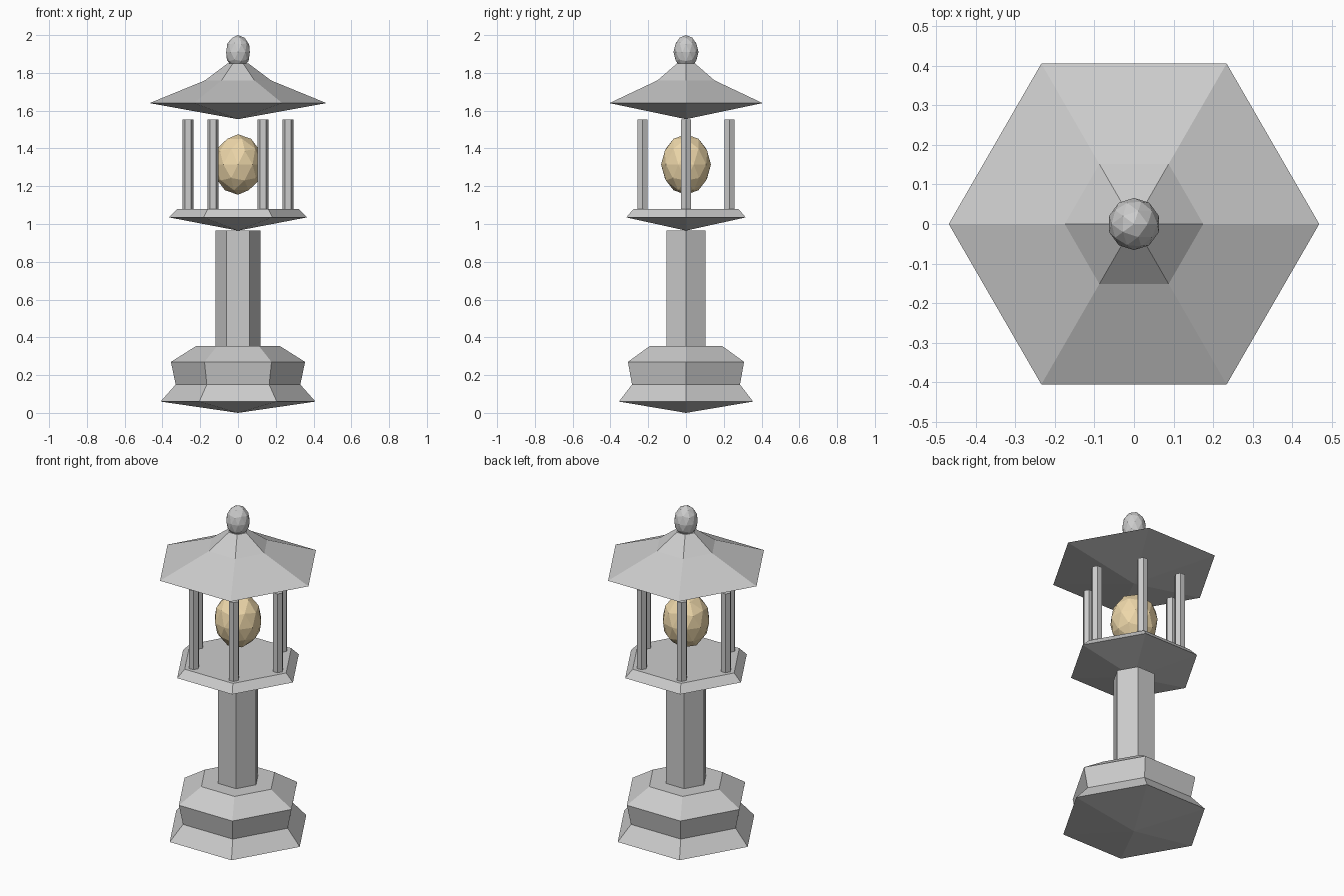
import bpy, bmesh
from math import cos, sin, pi

if "Cube" in bpy.data.objects:
    bpy.data.objects.remove(bpy.data.objects["Cube"])


def lathe(name, profile, x=0, y=0, sides=6):
    """Turn (radius, z) points into a closed six-sided solid; radius 0 makes a tip."""
    bm = bmesh.new()
    rings = []
    for r, z in profile:
        n = sides if r else 1
        rings.append([bm.verts.new((x + r * cos(2 * pi * i / sides),
                                    y + r * sin(2 * pi * i / sides), z)) for i in range(n)])
    for a, b in zip(rings, rings[1:]):
        for i in range(sides):
            j = (i + 1) % sides
            quad = [a[i % len(a)], a[j % len(a)], b[j % len(b)], b[i % len(b)]]
            bm.faces.new(list(dict.fromkeys(quad)))
    for ring in (rings[0], rings[-1]):
        if len(ring) > 1:
            bm.faces.new(ring)
    bmesh.ops.recalc_face_normals(bm, faces=bm.faces)
    mesh = bpy.data.meshes.new(name)
    bm.to_mesh(mesh)
    bm.free()
    ob = bpy.data.objects.new(name, mesh)
    bpy.context.collection.objects.link(ob)
    return ob


def egg(name, z, radius, half_height):
    bpy.ops.mesh.primitive_ico_sphere_add(subdivisions=2, radius=1, location=(0, 0, z))
    ob = bpy.context.object
    ob.name = name
    ob.scale = (radius, radius, half_height)
    return ob


# Stepped base and column
lathe("base", [(0, 0), (0.41, 0.06), (0.33, 0.15), (0.355, 0.27), (0.22, 0.355)])
lathe("column", [(0.12, 0.35), (0.12, 0.965)])

# Lamp platform and its ring of posts
lathe("platform", [(0, 0.965), (0.365, 1.035), (0.32, 1.08)])
for k in range(6):
    a = k * pi / 3
    lathe(f"post_{k + 1}", [(0.03, 1.075), (0.03, 1.553)], 0.265 * cos(a), 0.265 * sin(a))

# Roof and finial
lathe("roof", [(0, 1.555), (0.468, 1.64), (0.175, 1.76), (0.055, 1.85)])
egg("finial", 1.91, 0.066, 0.09)

# Glowing lamp
lamp = egg("lamp", 1.315, 0.132, 0.16)
glow = bpy.data.materials.new("warm_glow")
glow.diffuse_color = (0.85, 0.68, 0.4, 1)
glow.use_nodes = True
glow.node_tree.nodes["Principled BSDF"].inputs["Base Color"].default_value = glow.diffuse_color
lamp.data.materials.append(glow)
